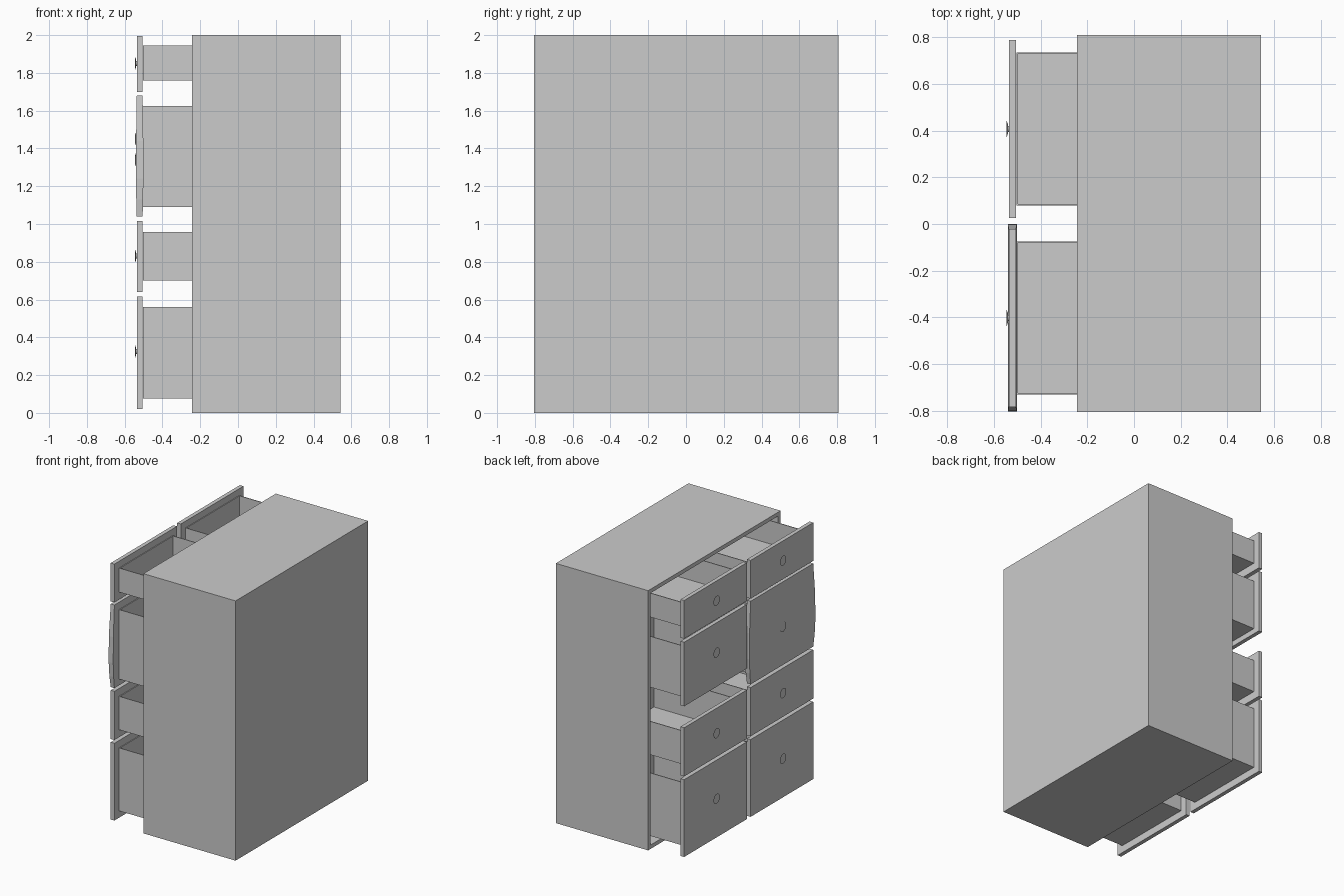
import bpy, bmesh, math
from mathutils import Matrix

if "Cube" in bpy.data.objects:
    bpy.data.objects.remove(bpy.data.objects["Cube"])


def finish(name, bm):
    mesh = bpy.data.meshes.new(name)
    bm.to_mesh(mesh)
    bm.free()
    ob = bpy.data.objects.new(name, mesh)
    bpy.context.collection.objects.link(ob)
    return ob


def box(name, x, y, z, open_axis=None, wall=0):
    """Box between the given ranges; optionally open on the -x or +z side."""
    bm = bmesh.new()
    bmesh.ops.create_cube(bm, size=1)
    for v in bm.verts:
        for i, (a, b) in enumerate((x, y, z)):
            v.co[i] = (a + b) / 2 + v.co[i] * (b - a)
    bm.normal_update()
    if open_axis:
        i, s = open_axis
        bmesh.ops.delete(bm, geom=[f for f in bm.faces if f.normal[i] * s > 0.9],
                         context='FACES_ONLY')
    ob = finish(name, bm)
    if wall:
        m = ob.modifiers.new("wall", 'SOLIDIFY')
        m.thickness = wall
        m.offset = -1
        m.use_even_offset = True
    return ob


def knob(name, y, z):
    """Round pull: narrow stem with a thin flared disc."""
    bm = bmesh.new()
    for r1, r2, x0, x1 in ((0.014, 0.012, -0.534, -0.541), (0.02, 0.038, -0.5395, -0.546)):
        bmesh.ops.create_cone(bm, cap_ends=True, segments=24, radius1=r1, radius2=r2,
                              depth=x0 - x1,
                              matrix=Matrix.Translation(((x0 + x1) / 2, y, z))
                              @ Matrix.Rotation(-math.pi / 2, 4, 'Y'))
    finish(name, bm)


def bulged_panel(name, x, y, levels):
    """Panel whose outline swells at some heights: (z, swell from 0 to 1)."""
    bm = bmesh.new()
    rings = []
    for z, s in levels:
        dx, dy = 0.004 * s, 0.02 * s
        rings.append([bm.verts.new(p + (z,)) for p in (
            (x[0] - dx, y[0] - dy), (x[1] + dx, y[0] - dy),
            (x[1] + dx, y[1] + dy), (x[0] - dx, y[1] + dy))])
    for a, b in zip(rings, rings[1:]):
        for i in range(4):
            j = (i + 1) % 4
            bm.faces.new((a[i], a[j], b[j], b[i]))
    bm.faces.new(rings[0][::-1])
    bm.faces.new(rings[-1])
    finish(name, bm)


# Cabinet shell, open towards the drawers
box("cabinet", (-0.243, 0.543), (-0.805, 0.808), (0, 2), open_axis=(0, -1), wall=0.03)

# Drawer rows: panel z range, tray z range, knob height
rows = [((0.02, 0.615), (0.075, 0.56), 0.325),
        ((0.64, 1.015), (0.70, 0.957), 0.83),
        ((1.18, 1.673), (1.22, 1.612), 1.45),
        ((1.70, 1.995), (1.76, 1.945), 1.85)]
PX = (-0.536, -0.505)

for side, sy in (("left", 1), ("right", -1)):
    cy = 0.407 if sy > 0 else -0.402
    py, ty = (cy - 0.381, cy + 0.381), (cy - 0.328, cy + 0.328)
    for n, (pz, tz, kz) in enumerate(rows, 1):
        tag = f"{side}_{n}"
        if sy < 0 and n == 3:
            # The one taller drawer with a swollen front
            tz, kz = (1.09, 1.625), 1.34
            bulged_panel("drawer_front_" + tag, PX, py,
                         [(1.04, 0), (1.13, 0.65), (1.24, 1), (1.44, 0.9), (1.68, 0)])
        else:
            box("drawer_front_" + tag, PX, py, pz)
        box("drawer_tray_" + tag, (-0.503, 0.22), ty, tz, open_axis=(2, 1), wall=0.006)
        knob("knob_" + tag, cy, kz)
